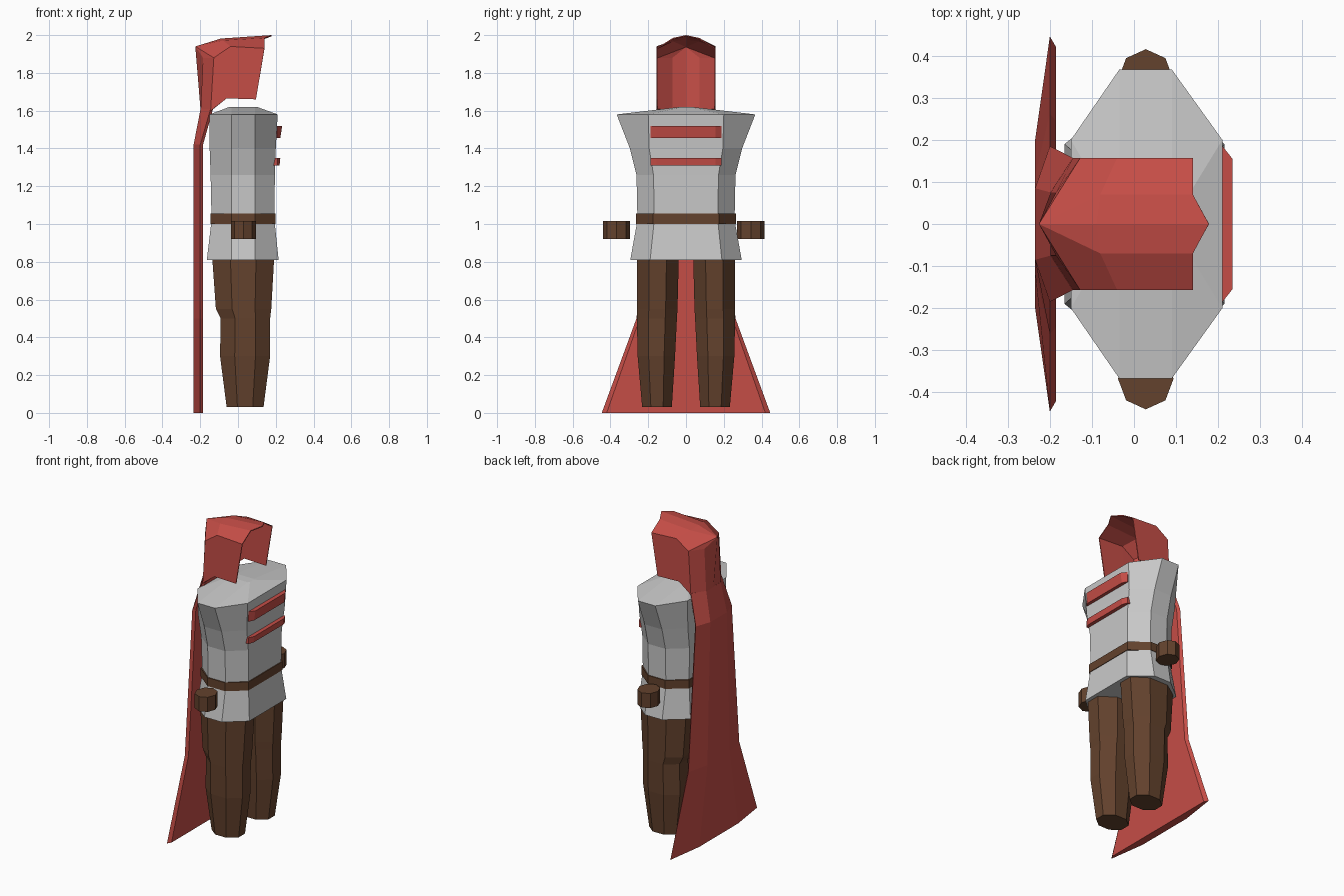
import bpy, bmesh, math

if "Cube" in bpy.data.objects:
    bpy.data.objects.remove(bpy.data.objects["Cube"])


def material(name, color):
    m = bpy.data.materials.new(name)
    m.diffuse_color = (*color, 1)
    m.use_nodes = True
    m.node_tree.nodes["Principled BSDF"].inputs["Base Color"].default_value = m.diffuse_color
    return m


GREY = material("light_grey_cloth", (0.58, 0.58, 0.58))
BROWN = material("brown_leather", (0.125, 0.054, 0.026))
RED = material("red_cloth", (0.56, 0.075, 0.062))


def make(name, verts, faces, mat):
    """Flat-shaded mesh object with consistent normals."""
    mesh = bpy.data.meshes.new(name)
    mesh.from_pydata(verts, [], faces)
    bm = bmesh.new()
    bm.from_mesh(mesh)
    bmesh.ops.remove_doubles(bm, verts=bm.verts, dist=0.0005)
    bmesh.ops.recalc_face_normals(bm, faces=bm.faces)
    bm.to_mesh(mesh)
    bm.free()
    mesh.materials.append(mat)
    ob = bpy.data.objects.new(name, mesh)
    bpy.context.collection.objects.link(ob)
    return ob


def loft(name, rings, mat):
    """Closed solid through rings of equal point count."""
    n = len(rings[0])
    verts = [p for r in rings for p in r]
    faces = [(k * n + i, k * n + (i + 1) % n, (k + 1) * n + (i + 1) % n, (k + 1) * n + i)
             for k in range(len(rings) - 1) for i in range(n)]
    faces += [tuple(range(n))[::-1], tuple(range(len(verts) - n, len(verts)))]
    return make(name, verts, faces, mat)


def body_ring(z, back, front, side, flat, xa=-0.035, xb=0.09):
    """Eight-sided body section: flat front/back of half width flat, sides at side."""
    half = [(back, flat), (xa, side), (xb, side), (front, flat)]
    return [(x, y, z) for x, y in half] + [(x, -y, z) for x, y in half[::-1]]


# Tunic flaring at hem and shoulders, with a slightly raised top
loft("tunic", [
    body_ring(0.81, -0.165, 0.215, 0.295, 0.19),
    body_ring(1.02, -0.14, 0.193, 0.257, 0.168),
    body_ring(1.26, -0.145, 0.195, 0.262, 0.172),
    body_ring(1.40, -0.15, 0.20, 0.297, 0.195),
    body_ring(1.58, -0.15, 0.21, 0.367, 0.2),
    body_ring(1.62, -0.045, 0.10, 0.03, 0.02),
], GREY)

# Belt
loft("belt", [body_ring(z, -0.146, 0.199, 0.264, 0.176) for z in (1.0, 1.055)], BROWN)

# Octagonal belt pouches
for name, cy in (("left_pouch", 0.343), ("right_pouch", -0.368)):
    loft(name, [[(0.028 + 0.066 * math.cos(i * math.pi / 4),
                  cy + 0.0725 * math.sin(i * math.pi / 4), z) for i in range(8)]
                for z in (0.92, 1.015)], BROWN)

# Legs: height, back, front, inner and outer extents of octagonal sections
LEG = [(0.03, -0.06, 0.135, 0.075, 0.232), (0.30, -0.095, 0.17, 0.058, 0.256),
       (0.50, -0.092, 0.17, 0.048, 0.26), (0.55, -0.117, 0.176, 0.045, 0.26),
       (0.83, -0.137, 0.192, 0.038, 0.26)]
for name, s in (("left_leg", 1), ("right_leg", -1)):
    rings = []
    for z, xb, xf, yi, yo in LEG:
        r = 0.5 / math.cos(math.pi / 8)
        angles = [(i + 0.5) * math.pi / 4 for i in range(8)]
        rings.append([((xb + xf) / 2 + (xf - xb) * r * math.cos(a),
                       s * ((yi + yo) / 2 + (yo - yi) * r * math.sin(a)), z) for a in angles])
    loft(name, rings, BROWN)

# Chest stripes wrapped across the front
for name, z0, z1, x0, x1 in (("upper_stripe", 1.455, 1.52, 0.224, 0.234),
                             ("lower_stripe", 1.31, 1.35, 0.22, 0.224)):
    loft(name, [[(0.185, -0.188, z), (0.208, -0.188, z), (x, -0.155, z),
                 (x, 0.155, z), (0.208, 0.188, z), (0.185, 0.188, z)]
                for z, x in ((z0, x0), (z1, x1))], RED)

# Cape: height, back x, back half width, edge x, edge half width, inner x, inner half width
CAPE = [(0.0, -0.235, 0.20, -0.20, 0.446, -0.185, 0.42),
        (0.50, -0.235, 0.115, -0.20, 0.262, -0.185, 0.245),
        (1.42, -0.235, 0.085, -0.20, 0.185, -0.185, 0.17),
        (1.61, -0.198, 0.075, -0.145, 0.157, -0.132, 0.145)]
rings = []
for z, xb, a, xe, w, xi, wi in CAPE:
    half = [(xb, a), (xe, w), (xi, wi)]
    rings.append([(x, y, z) for x, y in half] + [(x, -y, z) for x, y in half[::-1]])
loft("cape", rings, RED)

# Hood: one open half shell, mirrored across the middle
HOOD = [
    (0.178, 0, 2.0), (0.14, 0.07, 1.985), (0.14, 0.157, 1.93), (0.095, 0.157, 1.66),     # front rim
    (-0.09, 0, 1.982), (-0.08, 0.07, 1.972), (-0.04, 0.157, 1.94), (-0.06, 0.157, 1.665),  # crown
    (-0.226, 0, 1.94), (-0.185, 0.075, 1.88), (-0.128, 0.157, 1.88),                       # back
    (-0.198, 0, 1.60), (-0.198, 0.075, 1.60), (-0.145, 0.157, 1.60)]                       # neck
FACES = [(0, 1, 5, 4), (1, 2, 6, 5), (2, 3, 7, 6), (4, 5, 8), (5, 6, 10, 8),
         (8, 10, 9), (8, 9, 12, 11), (9, 10, 13, 12), (6, 7, 13, 10)]
n = len(HOOD)
hood = make("hood", HOOD + [(x, -y, z) for x, y, z in HOOD],
            FACES + [tuple(i + n for i in f[::-1]) for f in FACES], RED)
shell = hood.modifiers.new("thickness", "SOLIDIFY")
shell.thickness = 0.006
shell.offset = -1
